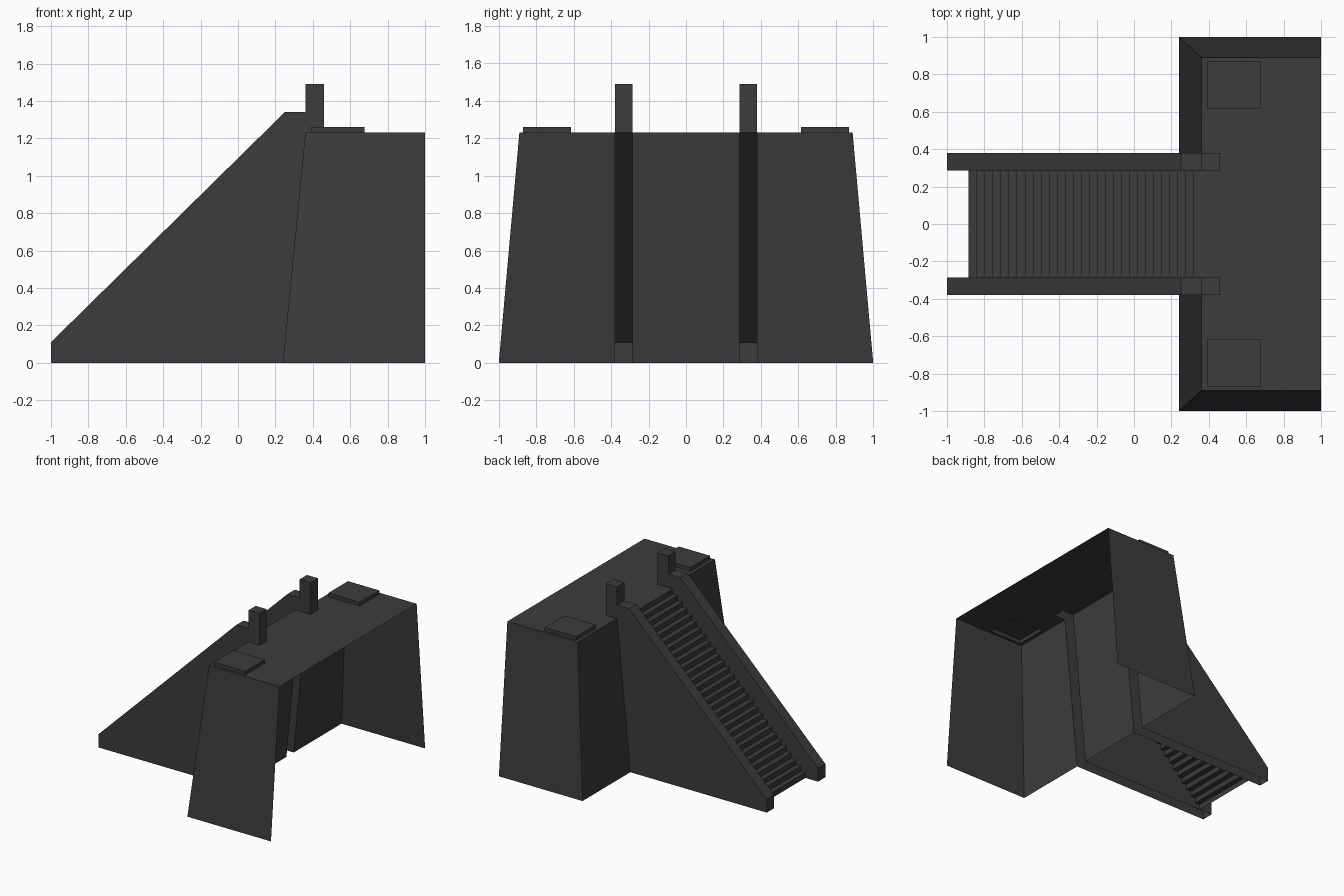
import bpy, bmesh
from mathutils import Vector

cube = bpy.data.objects.get("Cube")
if cube:
    bpy.data.objects.remove(cube, do_unlink=True)

# One dark grey for everything
stone = bpy.data.materials.new("dark grey")
stone.use_nodes = True
GREY = (0.045, 0.045, 0.045, 1)
stone.diffuse_color = GREY
stone.node_tree.nodes["Principled BSDF"].inputs["Base Color"].default_value = GREY

DECK = 1.23            # deck height
INNER, OUTER = 0.285, 0.38   # stringer sides
POST_BACK = 0.46


def finish(name, bm):
    mesh = bpy.data.meshes.new(name)
    bm.to_mesh(mesh)
    bm.free()
    mesh.materials.append(stone)
    obj = bpy.data.objects.new(name, mesh)
    bpy.context.collection.objects.link(obj)
    return obj


def sweep(bm, path, y0, y1):
    """Sheet made by stretching an x-z path from y0 to y1."""
    rows = [[bm.verts.new((x, y, z)) for x, z in path] for y in (y0, y1)]
    for i in range(len(path) - 1):
        bm.faces.new((rows[0][i], rows[1][i], rows[1][i + 1], rows[0][i + 1]))
    return rows


# Platform shell: tapered walls and deck, open below and at the +x side
bm = bmesh.new()
low = [bm.verts.new(p) for p in ((1, -1, 0), (0.24, -1, 0), (0.24, 1, 0), (1, 1, 0))]
top = [bm.verts.new(p) for p in ((1, -0.89, DECK), (0.36, -0.89, DECK),
                                 (0.36, 0.89, DECK), (1, 0.89, DECK))]
for i in range(3):
    bm.faces.new((low[i + 1], low[i], top[i], top[i + 1]))
bm.faces.new(top[::-1])

# Cut lines for the stringer slots and the raised pads
cuts = [((x, 0, 0), (1, 0, 0)) for x in (0.39, POST_BACK, 0.675)]
cuts += [((0, s * y, 0), (0, 1, 0)) for s in (-1, 1) for y in (INNER, OUTER, 0.615, 0.87)]
for point, normal in cuts:
    bmesh.ops.bisect_plane(bm, geom=bm.verts[:] + bm.edges[:] + bm.faces[:],
                           plane_co=point, plane_no=normal)

slots, pads = [], []
for f in bm.faces:
    c = f.calc_center_median()
    if INNER < abs(c.y) < OUTER and c.x < POST_BACK:
        slots.append(f)
    elif 0.615 < abs(c.y) < 0.87 and 0.39 < c.x < 0.675 and c.z > DECK - 0.01:
        pads.append(f)
raised = bmesh.ops.extrude_face_region(bm, geom=pads)["geom"]
bmesh.ops.translate(bm, vec=Vector((0, 0, 0.03)),
                    verts=[g for g in raised if isinstance(g, bmesh.types.BMVert)])
bmesh.ops.delete(bm, geom=slots + [f for f in pads if f.is_valid], context="FACES")
bmesh.ops.recalc_face_normals(bm, faces=bm.faces[:])
if max(bm.faces, key=lambda f: f.calc_center_median().z).normal.z < 0:
    bmesh.ops.reverse_faces(bm, faces=bm.faces[:])
finish("platform", bm)

# Hollow stringers with end posts, open below and into the platform
profile = [(-1, 0), (-1, 0.11), (0.25, 1.34), (0.36, 1.34), (0.36, 1.49),
           (POST_BACK, 1.49), (POST_BACK, DECK), (0.36, DECK), (0.24, 0)]
for name, side in (("back_stringer", 1), ("front_stringer", -1)):
    bm = bmesh.new()
    y0, y1 = sorted((side * INNER, side * OUTER))
    near, far = sweep(bm, profile[:7], y0, y1)
    for row, y in ((near, y0), (far, y1)):
        tail = [bm.verts.new((x, y, z)) for x, z in profile[7:]]
        bm.faces.new(row + tail)
    bmesh.ops.recalc_face_normals(bm, faces=bm.faces[:])
    finish(name, bm)

# Stair flight: folded sheet of risers and treads
STEPS = 29
START, RUN, RISE = -0.885, 0.043, DECK / STEPS
path = [(START, 0)]
for i in range(STEPS):
    path.append((START + i * RUN, (i + 1) * RISE))
    path.append((START + (i + 1) * RUN, (i + 1) * RISE))
path[-1] = (0.36, DECK)
bm = bmesh.new()
sweep(bm, path, -INNER, INNER)
bm.normal_update()
for f in bm.faces:
    if f.normal.z - f.normal.x < 0:
        f.normal_flip()
finish("stairs", bm)
